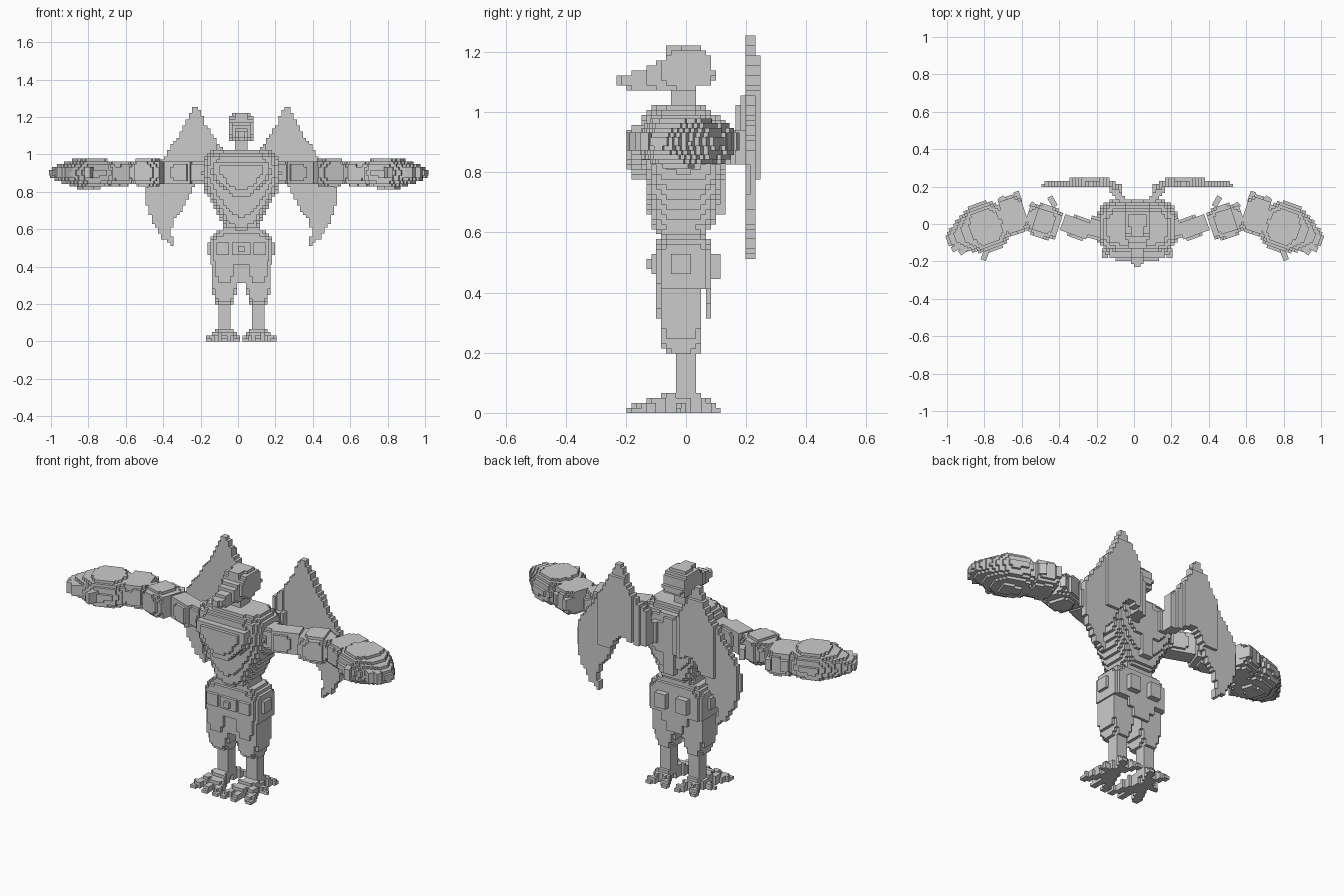
import bpy, bmesh, math
from mathutils import Matrix, Vector

if "Cube" in bpy.data.objects:
    bpy.data.objects.remove(bpy.data.objects["Cube"])

V = 0.0165      # block size
CX = 0.0175     # middle of the body

grey = bpy.data.materials.new("plain_grey")
grey.use_nodes = True
grey.diffuse_color = (0.6, 0.6, 0.6, 1)
grey.node_tree.nodes["Principled BSDF"].inputs["Base Color"].default_value = (0.6, 0.6, 0.6, 1)


def blocks(name, lo, hi, inside, matrix=Matrix(), size=V):
    """Fill a region with blocks and keep only the outer skin."""
    r = [range(math.floor(a / size), math.ceil(b / size) + 1) for a, b in zip(lo, hi)]
    cells = {(i, j, k) for i in r[0] for j in r[1] for k in r[2]
             if inside((i + .5) * size, (j + .5) * size, (k + .5) * size)}
    bm, made = bmesh.new(), {}

    def corner(c):
        if c not in made:
            made[c] = bm.verts.new(matrix @ (Vector(c) * size))
        return made[c]

    for c in cells:
        for ax in range(3):
            for side in (0, 1):
                n = list(c)
                n[ax] += 2 * side - 1
                if tuple(n) in cells:
                    continue
                quad = []
                for du, dv in ((0, 0), (1, 0), (1, 1), (0, 1)):
                    p = list(c)
                    p[ax] += side
                    p[(ax + 1) % 3] += du
                    p[(ax + 2) % 3] += dv
                    quad.append(corner(tuple(p)))
                bm.faces.new(quad if side else quad[::-1])
    bmesh.ops.recalc_face_normals(bm, faces=bm.faces)
    mesh = bpy.data.meshes.new(name)
    bm.to_mesh(mesh)
    bm.free()
    mesh.materials.append(grey)
    ob = bpy.data.objects.new(name, mesh)
    bpy.context.collection.objects.link(ob)
    return ob


def lerp(rows, t):
    """Interpolate rows keyed on their first value; None outside."""
    for a, b in zip(rows, rows[1:]):
        if a[0] <= t <= b[0]:
            f = (t - a[0]) / (b[0] - a[0])
            return [p + (q - p) * f for p, q in zip(a[1:], b[1:])]


def loft(rows, power):
    """Rows of (t, half width, low, high) with a rounded-box section."""
    def test(t, u, w):
        s = lerp(rows, t)
        if not s:
            return False
        mid, half = (s[1] + s[2]) / 2, (s[2] - s[1]) / 2
        return abs(u / s[0]) ** power + abs((w - mid) / half) ** power < 1
    return test


def in_poly(pts, x, y):
    hit = False
    for (a, b), (c, d) in zip(pts, pts[1:] + pts[:1]):
        if (b > y) != (d > y) and x < (c - a) * (y - b) / (d - b) + a:
            hit = not hit
    return hit


def box(name, lo, hi):
    blocks(name, lo, hi, lambda *p: all(a <= q <= b for a, q, b in zip(lo, p, hi)), shift)


shift = Matrix.Translation((CX, 0, 0))

# Head with a long beak, from a side outline and a width
side = [(-.245, 1.065), (-.22, 1.12), (-.1, 1.16), (-.035, 1.205), (-.02, 1.216), (.04, 1.216),
        (.08, 1.18), (.1, 1.1), (.05, 1.09), (0, 1.065), (-.18, 1.066), (-.2, 1.09), (-.23, 1.085)]


def head(x, y, z):
    half = lerp([(-.25, .02), (-.16, .035), (-.09, .055), (-.03, .074), (.05, .074), (.1, .055)], y)
    return bool(half) and in_poly(side, y, z) and abs(x / half[0]) ** 2.5 + abs((z - 1.14) / .085) ** 2.5 < 1


blocks("head", (-.1, -.26, 1.04), (.1, .12, 1.23), head, shift)
box("neck", (-.037, -.05, .99), (.037, .025, 1.09))
box("brow_crest", (-.025, -.06, 1.15), (.025, .05, 1.215))

# Torso with a wedge-shaped chest plate
torso = loft([(.55, .085, -.085, .055), (.6, .085, -.09, .065), (.63, .1, -.12, .1), (.7, .135, -.127, .11),
              (.8, .19, -.14, .13), (.9, .215, -.165, .14), (.98, .2, -.15, .11), (1.03, .15, -.1, .055)], 3.2)
blocks("torso", (-.25, -.22, .54), (.25, .16, 1.04), lambda x, y, z: torso(z, x, y), shift)
chest = [(-.15, .96), (.15, .96), (.15, .9), (.09, .82), (.04, .77), (-.04, .77), (-.09, .82), (-.15, .9)]


def plate(x, y, z):
    lift = .02 * in_poly(chest, x, z) + .02 * in_poly(chest, x * 1.35, .88 + (z - .88) * 1.5)
    return lift > 0 and -.163 - lift < y < -.05


blocks("chest_plate", (-.2, -.23, .72), (.2, 0, 1), plate, shift)
box("spine_ridge", (-.025, .05, .66), (.025, .135, .97))

# Hips, belt and its studs
hips = loft([(.42, .165, -.1, .085), (.46, .172, -.1, .09), (.54, .172, -.1, .09), (.58, .14, -.09, .075),
             (.61, .095, -.08, .06)], 5)
blocks("hips", (-.2, -.13, .41), (.2, .12, .62), lambda x, y, z: hips(z, x, y), shift)
box("buckle", (-.045, -.116, .46), (.045, -.05, .53))
box("buckle_boss", (-.02, -.13, .48), (.02, -.05, .515))
for s in (-1, 1):
    x = .1 * s
    box("front_stud", (x - .033, -.116, .46), (x + .033, -.05, .53))
    x = .06 * s
    box("back_stud", (x - .035, .05, .45), (x + .035, .108, .53))
    x = .165 * s
    box("side_stud", (x - .02, -.045, .46), (x + .02, .01, .53))
box("front_flap", (-.035, -.09, .31), (.035, -.03, .44))
box("tail_flap", (-.09, .06, .36), (.09, .082, .45))
box("tail_tip", (-.05, .06, .31), (.05, .082, .37))

# Legs and clawed feet
thigh = loft([(.2, .04, -.07, .045), (.24, .058, -.08, .05), (.3, .07, -.09, .055), (.45, .072, -.1, .058)], 4)
toes = [(-.065, -.18), (.0, -.185), (.08, -.16), (-.045, .105), (.05, .105), (.075, -.02)]


def foot(x, y, z):
    for a, b in toes:
        t = max(0, min(1, (x * a + y * b) / (a * a + b * b)))
        if math.hypot(x - a * t, y - b * t) < .019 and z < .085 - .062 * t and z > .04 * (1 - t) - .03:
            return True
    return False


for s, word in ((1, "left"), (-1, "right")):
    place = shift @ Matrix.Diagonal((s, 1, 1, 1))
    leg = place @ Matrix.Translation((.09, 0, 0))
    blocks(word + "_thigh", (-.1, -.12, .19), (.1, .08, .46), lambda x, y, z: thigh(z, x, y), leg)
    blocks(word + "_shin", (-.04, -.05, .04), (.04, .05, .24),
           lambda x, y, z: abs(x) < .025 and abs(y) < .036 and .04 < z < .23, leg)
    blocks(word + "_foot", (-.1, -.2, 0), (.11, .12, .1), lambda x, y, z: z > 0 and foot(x, y, z), leg)

    # Wing: a thin curved sheet with a raised bone along the leading edge
    wing = [(.25, 1.262), (.268, 1.23), (.32, 1.12), (.38, 1.04), (.42, .97), (.48, .9), (.508, .8), (.508, .74),
            (.475, .64), (.42, .55), (.365, .515), (.375, .6), (.355, .66), (.315, .7), (.28, .78), (.25, .83),
            (.2, .87), (.15, .83), (.08, .83), (.08, .93), (.09, 1.02), (.12, 1.05), (.185, 1.15), (.215, 1.23)]

    def sheet(x, y, z):
        if not in_poly(wing, x, z):
            return False
        base = lerp([(.04, .125), (.13, .195), (.2, .205), (.38, .2), (.6, .19)], x)[0]
        inner = x < .37 and z > .78 and z < 1.19
        return base - .004 < y < base + (.042 if inner else .028)

    blocks(word + "_wing", (.05, .1, .5), (.53, .26, 1.28), sheet, place)
    blocks(word + "_wing_root", (.04, .09, .82), (.16, .24, .96),
           lambda x, y, z: .05 < x < .15 and abs(y - .1 - (x - .05) * 1.1) < .03 and .83 < z < .94, place)

    # Arm: four stepped segments, each turned in plan
    arm = Matrix.Translation((.004, 0, .903)) @ Matrix.Diagonal((s, 1, 1, 1))
    segments = [
        ("shoulder", (.215, -.02), 15, 5, [(-.05, .06, -.06, .06), (.03, .06, -.06, .06)]),
        ("upper_arm", (.315, -.015), 20, 5, [(-.082, .05, -.06, .06), (-.03, .056, -.068, .068), (.08, .05, -.06, .06)]),
        ("elbow_guard", (.49, .015), 18, 3, [(-.09, .07, -.06, .06), (-.03, .095, -.074, .076), (.03, .095, -.074, .076),
                                           (.085, .06, -.055, .055)]),
        ("wrist_guard", (.645, .05), -18, 3.5, [(-.06, .085, -.06, .055), (-.02, .105, -.075, .068), (.055, .1, -.07, .065)]),
        ("hand", (.82, -.025), -20, 2.6, [(-.14, .09, -.065, .06), (-.07, .128, -.083, .08), (.02, .13, -.085, .08),
                                        (.1, .09, -.06, .055), (.17, .05, -.035, .03), (.192, .03, -.02, .02)])]
    for part, (px, py), turn, power, rows in segments:
        shape = loft(rows, power)
        m = arm @ Matrix.Translation((px, py, 0)) @ Matrix.Rotation(math.radians(turn), 4, "Z")
        blocks(word + "_" + part, (-.2, -.16, -.1), (.22, .16, .1), shape, m, .015)

    # Small feather tips behind the guards and finger tips on the hand
    tips = [(.44, .12, 60, .03), (.535, .09, 40, .03), (.625, .145, 70, .03), (.7, .12, 60, .03),
            (.8, -.165, -70, .035), (.9, -.13, -35, .04), (.95, -.125, -25, .03)]
    for px, py, turn, reach in tips:
        m = arm @ Matrix.Translation((px, py, 0)) @ Matrix.Rotation(math.radians(turn), 4, "Z")
        blocks(word + "_tip", (-.05, -.03, -.04), (.05, .03, .04),
               lambda x, y, z: abs(x) < reach and abs(y) < .016 and abs(z) < .03, m, .015)
